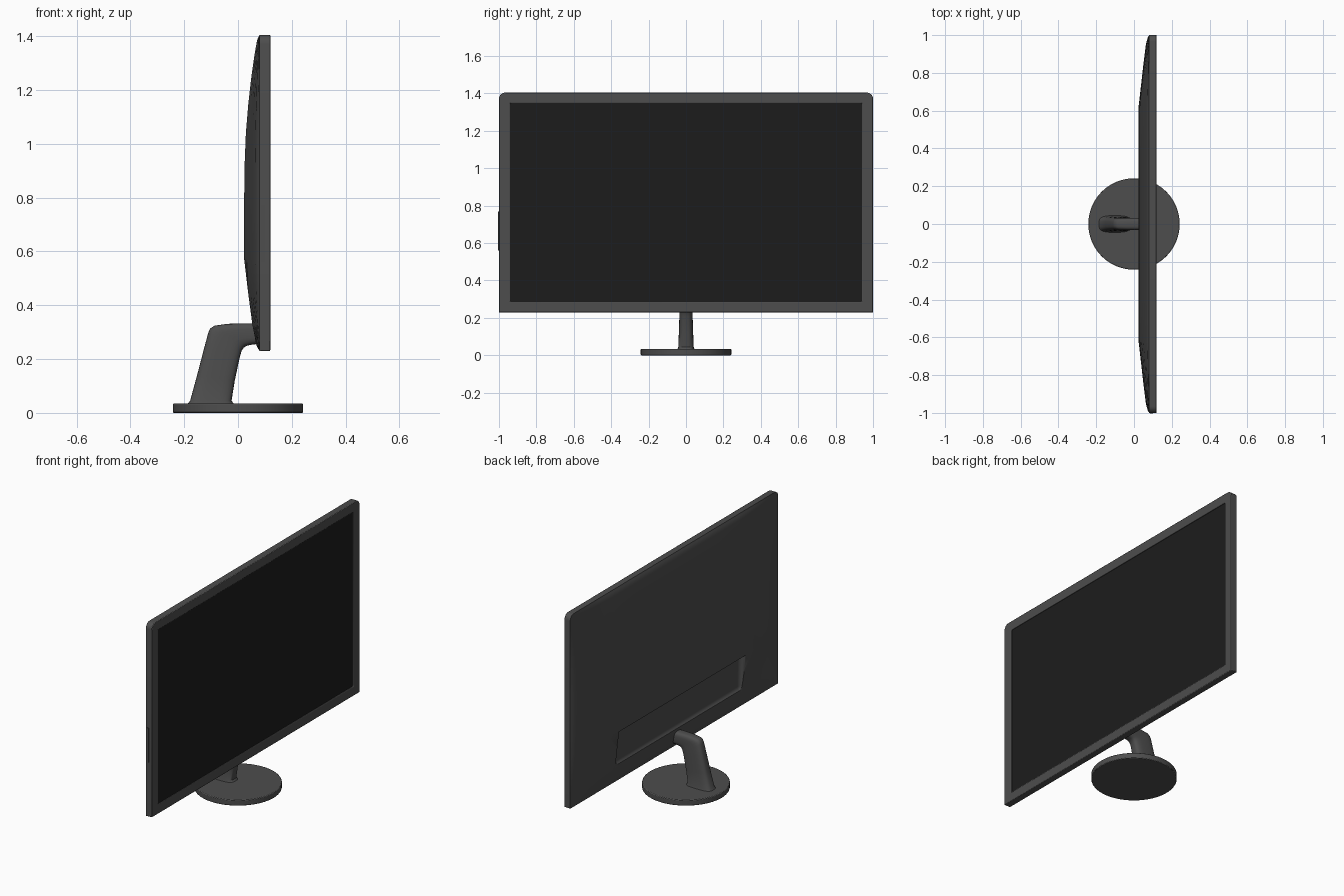
import bpy, bmesh, math

if "Cube" in bpy.data.objects:
    bpy.data.objects.remove(bpy.data.objects["Cube"])

Y, Z0, Z1, R = 1.0, 0.23, 1.405, 0.035   # panel half width, bottom, top, corner radius


def material(name, v):
    m = bpy.data.materials.new(name)
    m.diffuse_color = (v, v, v, 1)
    m.use_nodes = True
    m.node_tree.nodes["Principled BSDF"].inputs["Base Color"].default_value = m.diffuse_color
    return m


BODY, GLASS = material("dark_plastic", 0.075), material("screen_black", 0.012)


def finish(name, bm, mat=BODY, angle=30):
    bmesh.ops.recalc_face_normals(bm, faces=bm.faces[:])
    me = bpy.data.meshes.new(name)
    bm.to_mesh(me)
    bm.free()
    ob = bpy.data.objects.new(name, me)
    bpy.context.collection.objects.link(ob)
    me.materials.append(mat)
    bpy.ops.object.select_all(action='DESELECT')
    ob.select_set(True)
    bpy.context.view_layer.objects.active = ob
    bpy.ops.object.shade_smooth_by_angle(angle=math.radians(angle))
    return ob


def bevel(ob, width, segments=2):
    m = ob.modifiers.new("bevel", 'BEVEL')
    m.width, m.segments, m.limit_method = width, segments, 'ANGLE'
    m.angle_limit = math.radians(40)


def box(bm, lo, hi):
    vs = bmesh.ops.create_cube(bm, size=1)["verts"]
    for v in vs:
        v.co = [(a + b) / 2 + c * (b - a) for a, b, c in zip(lo, hi, v.co)]


def bridge(bm, a, b):
    n = len(a)
    for i in range(n):
        bm.faces.new((a[i], a[(i + 1) % n], b[(i + 1) % n], b[i]))


def interp(pts, t):
    for (a, va), (b, vb) in zip(pts, pts[1:]):
        if t <= b:
            return va + (vb - va) * (t - a) / (b - a)
    return pts[-1][1]


# Bezel frame: rounded upper corners, screen opening stepped in from the front
outer = [(-Y, Z0), (Y, Z0)]
for cy, start in ((Y - R, 0), (-Y + R, 90)):
    for i in range(7):
        a = math.radians(start + i * 15)
        outer.append((cy + R * math.cos(a), Z1 - R + R * math.sin(a)))
sy, s0, s1 = 0.94, 0.287, 1.348
inner = [(-sy, s0), (sy, s0)] + [(sy, s1)] * 7 + [(-sy, s1)] * 7
bm = bmesh.new()
rings = [[bm.verts.new((x, y, z)) for y, z in loop] for x, loop in
         ((0.08, outer), (0.12, outer), (0.12, inner), (0.113, inner))]
for a, b in zip(rings, rings[1:]):
    bridge(bm, a, b)
bmesh.ops.remove_doubles(bm, verts=bm.verts[:], dist=1e-5)
frame = finish("bezel_frame", bm)
bevel(frame, 0.004)

# Screen
bm = bmesh.new()
box(bm, (0.095, -sy, s0), (0.114, sy, s1))
finish("screen", bm, GLASS)

# Back shell: bulged grid, closed with a flat front side
across = [(0, 1), (0.61, 1), (0.87, 0.48), (0.95, 0.3), (0.985, 0.14), (1, 0)]
upward = [(Z0, 0), (0.25, 0.2), (0.33, 0.47), (0.45, 0.75), (0.57, 1), (0.8, 1), (0.92, 0.975),
          (1.04, 0.89), (1.15, 0.73), (1.25, 0.53), (1.33, 0.33), (1.385, 0.16), (Z1, 0)]
half = [0.2, 0.4, 0.61, 0.7, 0.79, 0.87, 0.95, 0.97, 0.985, 1]
ys = [-v for v in reversed(half)] + [0] + half
zs = sorted([z for z, _ in upward] + [1.36, 1.372, 1.395])
bm = bmesh.new()


def shell_vert(y, z, back):
    x = 0.08 - 0.057 * interp(across, abs(y)) * interp(upward, z) if back else 0.085
    dy, dz = abs(y) - (Y - R), z - (Z1 - R)
    if dy > 0 and dz > 0:                      # pull the top corners onto the arc
        k = max(dy, dz) / math.hypot(dy, dz)
        y, z = math.copysign(Y - R + dy * k, y), Z1 - R + dz * k
    return bm.verts.new((x, y, z))


grids = [[[shell_vert(y, z, back) for z in zs] for y in ys] for back in (True, False)]
for g in grids:
    for i in range(len(ys) - 1):
        for j in range(len(zs) - 1):
            bm.faces.new((g[i][j], g[i + 1][j], g[i + 1][j + 1], g[i][j + 1]))
rims = [[g[i][0] for i in range(len(ys))] + g[-1][1:] +
        [g[i][-1] for i in range(len(ys) - 2, -1, -1)] + g[0][-2:0:-1] for g in grids]
bridge(bm, *rims)
shell = finish("back_shell", bm)

# Connector recess in the lower back, soft at its floor, ends and bottom
bm = bmesh.new()
box(bm, (-0.1, -0.61, 0.345), (0.062, 0.61, 0.565))
soft = [e for e in bm.edges
        if all(v.co.x > 0 for v in e.verts) and min(v.co.z for v in e.verts) < 0.4
        or all(v.co.z < 0.4 for v in e.verts)]
bmesh.ops.bevel(bm, geom=soft, offset=0.028, segments=5, profile=0.5, affect='EDGES')
cutter = finish("recess_cutter", bm)
cutter.hide_render = True
cutter.hide_set(True)
cut = shell.modifiers.new("recess", 'BOOLEAN')
cut.object, cut.operation, cut.solver = cutter, 'DIFFERENCE', 'EXACT'

# Button strip on the side edge
bm = bmesh.new()
box(bm, (0.085, -1.004, 0.56), (0.1, -0.99, 0.77))
finish("side_button_strip", bm)

# Stand neck: rounded sections lofted between rear and front profile points
neck = [(-.19, .03, -.012, .03, .046), (-.178, .045, -.024, .045, .041),
        (-.152, .14, -.012, .12, .038), (-.126, .24, .006, .205, .035),
        (-.111, .296, .014, .232, .034), (-.104, .313, .022, .243, .033),
        (-.088, .324, .034, .25, .033), (-.04, .331, .055, .254, .033),
        (.02, .333, .075, .256, .033), (.1, .332, .1, .256, .033)]
bm = bmesh.new()
rings = []
for xa, za, xb, zb, w in neck:
    ring = []
    for i in range(32):
        a = math.tau * i / 32
        c, s = math.cos(a), math.sin(a)
        t = 0.5 + 0.5 * math.copysign(abs(c) ** 0.6, c)
        ring.append(bm.verts.new((xa + (xb - xa) * t, w * math.copysign(abs(s) ** 0.6, s),
                                  za + (zb - za) * t)))
    rings.append(ring)
for a, b in zip(rings, rings[1:]):
    bridge(bm, a, b)
bm.faces.new(rings[0])
bm.faces.new(rings[-1])
finish("stand_neck", bm, angle=40)

# Round foot
bm = bmesh.new()
bmesh.ops.create_cone(bm, cap_ends=True, segments=64, radius1=0.242, radius2=0.242, depth=0.035)
bmesh.ops.translate(bm, verts=bm.verts[:], vec=(0, 0, 0.0175))
foot = finish("round_foot", bm)
bevel(foot, 0.004)
